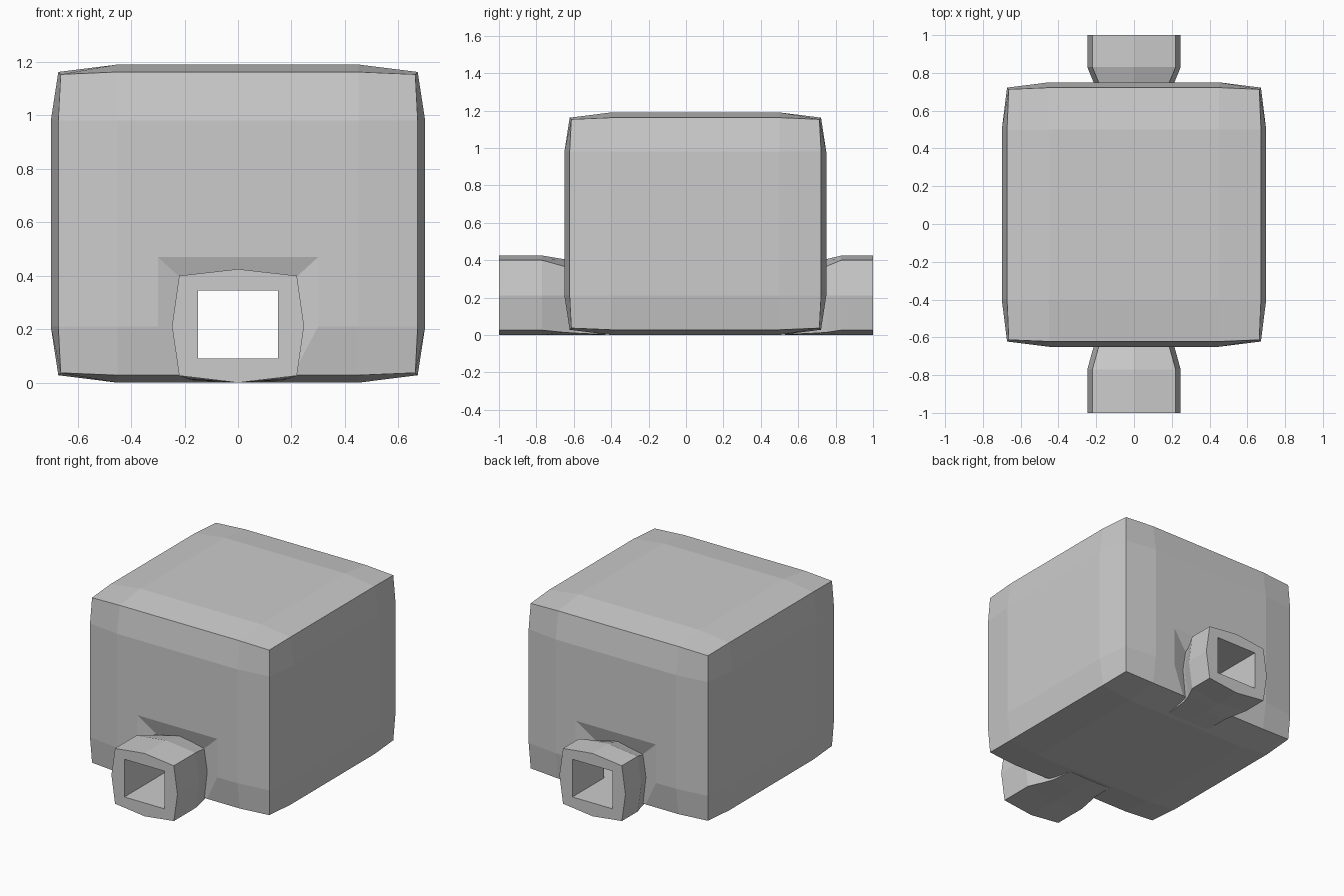
import bpy
import bmesh

cube = bpy.data.objects.get("Cube")
if cube:
    bpy.data.objects.remove(cube, do_unlink=True)

grey = bpy.data.materials.new("light_grey")
grey.use_nodes = True
COLOUR = (0.6, 0.6, 0.6, 1)
grey.diffuse_color = COLOUR
grey.node_tree.nodes["Principled BSDF"].inputs["Base Color"].default_value = COLOUR


def finish(name, bm):
    bmesh.ops.recalc_face_normals(bm, faces=bm.faces)
    mesh = bpy.data.meshes.new(name)
    bm.to_mesh(mesh)
    bm.free()
    mesh.materials.append(grey)
    ob = bpy.data.objects.new(name, mesh)
    bpy.context.collection.objects.link(ob)
    return ob


def hull(name, points):
    bm = bmesh.new()
    for p in points:
        bm.verts.new(p)
    res = bmesh.ops.convex_hull(bm, input=bm.verts)
    loose = [v for v in bm.verts if not v.link_faces]
    bmesh.ops.delete(bm, geom=loose, context='VERTS')
    return finish(name, bm)


def block(name, xs, ys, zs):
    return hull(name, [(x, y, z) for x in xs for y in ys for z in zs])


def combine(target, tool, operation):
    """Apply a boolean to the target and remove the tool."""
    tool.hide_render = True
    mod = target.modifiers.new(operation, 'BOOLEAN')
    mod.operation = operation
    mod.solver = 'EXACT'
    mod.object = tool
    graph = bpy.context.evaluated_depsgraph_get()
    mesh = bpy.data.meshes.new_from_object(target.evaluated_get(graph))
    target.modifiers.clear()
    target.data = mesh
    bpy.data.objects.remove(tool, do_unlink=True)


def pillow_box(name, axes):
    """Box of three by three panels per side, drawn in at edges and corners."""
    inset = (0, 0, 0.028, 0.037)
    bm = bmesh.new()
    grid = {}

    def vert(key):
        if key not in grid:
            ends = [k in (0, 3) for k in key]
            pull = inset[sum(ends)]
            co = [axes[a][k] + (pull if k == 0 else -pull if k == 3 else 0)
                  for a, k in enumerate(key)]
            grid[key] = bm.verts.new(co)
        return grid[key]

    for axis in range(3):
        for side in (0, 3):
            for i in range(3):
                for j in range(3):
                    quad = []
                    for u, v in ((i, j), (i + 1, j), (i + 1, j + 1), (i, j + 1)):
                        key = [u, v]
                        key.insert(axis, side)
                        quad.append(vert(tuple(key)))
                    bm.faces.new(quad)
    return finish(name, bm)


def spout(name, stations):
    """Eight-sided spout; each station is y, narrowing and lower-corner height."""
    bm = bmesh.new()
    rings = []
    for y, n, low in stations:
        w, m, t = 0.22 - n, 0.247 - n, 0.4 - n
        section = [(0, 0), (w, low), (m, 0.212), (w, t), (0, 0.425 - n * 0.6),
                   (-w, t), (-m, 0.212), (-w, low)]
        rings.append([bm.verts.new((x, y, z)) for x, z in section])
    for a, b in zip(rings, rings[1:]):
        for i in range(8):
            j = (i + 1) % 8
            bm.faces.new((a[i], a[j], b[j], b[i]))
    bm.faces.new(rings[0])
    bm.faces.new(rings[-1])
    return finish(name, bm)


# Main body
body = pillow_box("hollow_body", ((-0.7, -0.45, 0.45, 0.7),
                                  (-0.65, -0.4, 0.5, 0.75),
                                  (0, 0.21, 0.98, 1.19)))

# Spouts set in shallow recesses at front and back
for label, s, face, knee in (("front", -1, -0.65, -0.77), ("rear", 1, 0.75, 0.83)):
    rim = [(x, y, z) for x in (-0.3, 0.3) for z in (-0.06, 0.47)
           for y in (face, face + s * 0.1)]
    floor = [(x, face - s * 0.035, z) for x in (-0.18, 0.18) for z in (-0.06, 0.36)]
    combine(body, hull(label + "_recess", rim + floor), 'DIFFERENCE')
    stations = ((s, 0, 0.026), (knee, 0, 0.026),
                (face, 0.033, 0.014), (face - s * 0.06, 0.05, 0.01),
                (face - s * 0.22, 0.06, 0.003))
    combine(body, spout(label + "_spout", stations), 'UNION')

# Hollow chamber and the square passage through both spouts
combine(body, block("chamber", (-0.61, 0.61), (-0.57, 0.66), (0.09, 1.1)), 'DIFFERENCE')
combine(body, block("passage", (-0.15, 0.15), (-1.1, 1.1), (0.09, 0.345)), 'DIFFERENCE')

for poly in body.data.polygons:
    poly.use_smooth = False
